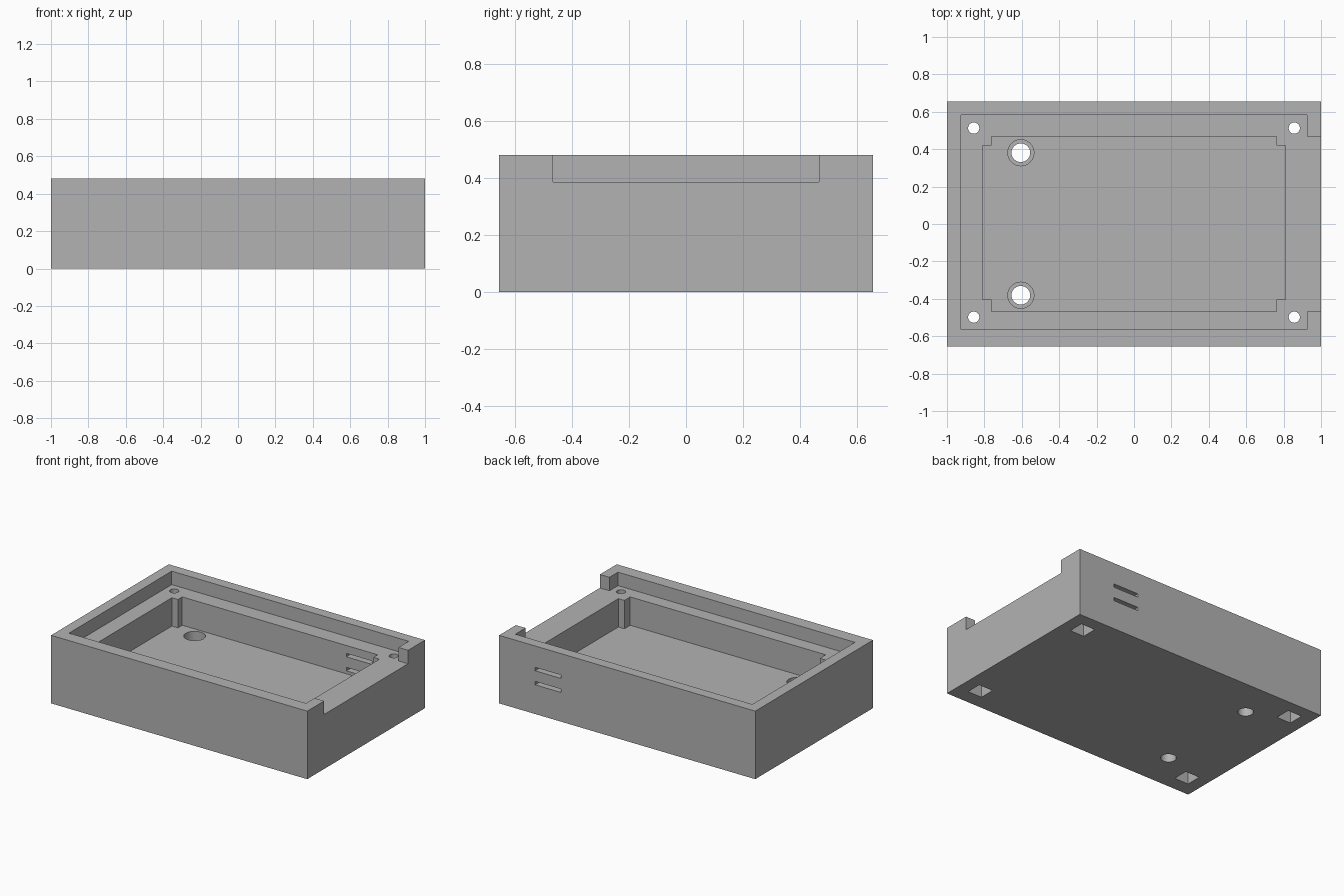
import bpy, bmesh, math

cube = bpy.data.objects.get("Cube")
if cube:
    bpy.data.objects.remove(cube, do_unlink=True)

W, D, H = 1.0, 0.656, 0.48      # half width, half depth, height
LEDGE, FLOOR = 0.385, 0.185     # lid ledge and pocket floor heights
OVER = 0.1                      # cutter overshoot

grey = bpy.data.materials.new("matte_grey")
grey.use_nodes = True
colour = (0.45, 0.45, 0.45, 1)
grey.diffuse_color = colour
grey.node_tree.nodes["Principled BSDF"].inputs["Base Color"].default_value = colour


def prism(name, outline, z0, z1):
    """Extrude a closed xy outline from z0 to z1."""
    bm = bmesh.new()
    face = bm.faces.new([bm.verts.new((x, y, z0)) for x, y in outline])
    top = bmesh.ops.extrude_face_region(bm, geom=[face])["geom"]
    bmesh.ops.translate(bm, vec=(0, 0, z1 - z0),
                        verts=[g for g in top if isinstance(g, bmesh.types.BMVert)])
    bmesh.ops.recalc_face_normals(bm, faces=bm.faces)
    mesh = bpy.data.meshes.new(name)
    bm.to_mesh(mesh)
    bm.free()
    mesh.materials.append(grey)
    obj = bpy.data.objects.new(name, mesh)
    bpy.context.collection.objects.link(obj)
    return obj


def rect(x0, x1, y0, y1):
    return [(x0, y0), (x1, y0), (x1, y1), (x0, y1)]


def circle(x, y, r, n=32):
    return [(x + r * math.cos(2 * math.pi * i / n),
             y + r * math.sin(2 * math.pi * i / n)) for i in range(n)]


def cut(outline, z0, z1):
    """Subtract a prism from the tray, then discard the cutter."""
    cutter = prism("cutter", outline, z0, z1)
    cutter.hide_render = True
    mod = tray.modifiers.new("cut", "BOOLEAN")
    mod.operation, mod.solver, mod.object = "DIFFERENCE", "EXACT", cutter
    bpy.ops.object.modifier_apply(modifier=mod.name)
    bpy.data.objects.remove(cutter, do_unlink=True)


# Outer block
tray = prism("enclosure_tray", rect(-W, W, -D, D), 0, H)
bpy.context.view_layer.objects.active = tray
tray.select_set(True)

# Lid recess, opening through the +x wall
rx, back, front, gap = 0.925, 0.582, -0.563, 0.468
cut([(-rx, front), (rx, front), (rx, -gap), (W + OVER, -gap),
     (W + OVER, gap), (rx, gap), (rx, back), (-rx, back)], LEDGE, H + OVER)

# Main pocket with a square post left in each corner
px, post, py, post_back, post_front = 0.81, 0.763, 0.468, 0.42, -0.403
cut([(-post, -py), (post, -py), (post, post_front), (px, post_front),
     (px, post_back), (post, post_back), (post, py), (-post, py),
     (-post, post_back), (-px, post_back), (-px, post_front), (-post, post_front)],
    FLOOR, LEDGE + OVER)

# Corner screw holes with square nut pockets underneath
nut = 0.055
for x in (-0.857, 0.857):
    for y in (-0.498, 0.513):
        cut(circle(x, y, 0.03), -OVER, H)
        cut(rect(x - nut, x + nut, y - nut, y + nut), -OVER, 0.2)

# Counterbored mounting holes in the floor
for y in (-0.381, 0.381):
    cut(circle(-0.605, y, 0.05), -OVER, FLOOR + OVER)
    cut(circle(-0.605, y, 0.07), 0.08, FLOOR + OVER)

# Two slots through the back wall
for z in (0.218, 0.317):
    cut(rect(0.518, 0.718, 0.4, D + OVER), z - 0.012, z + 0.012)

bpy.ops.object.shade_smooth_by_angle(angle=math.radians(30))
